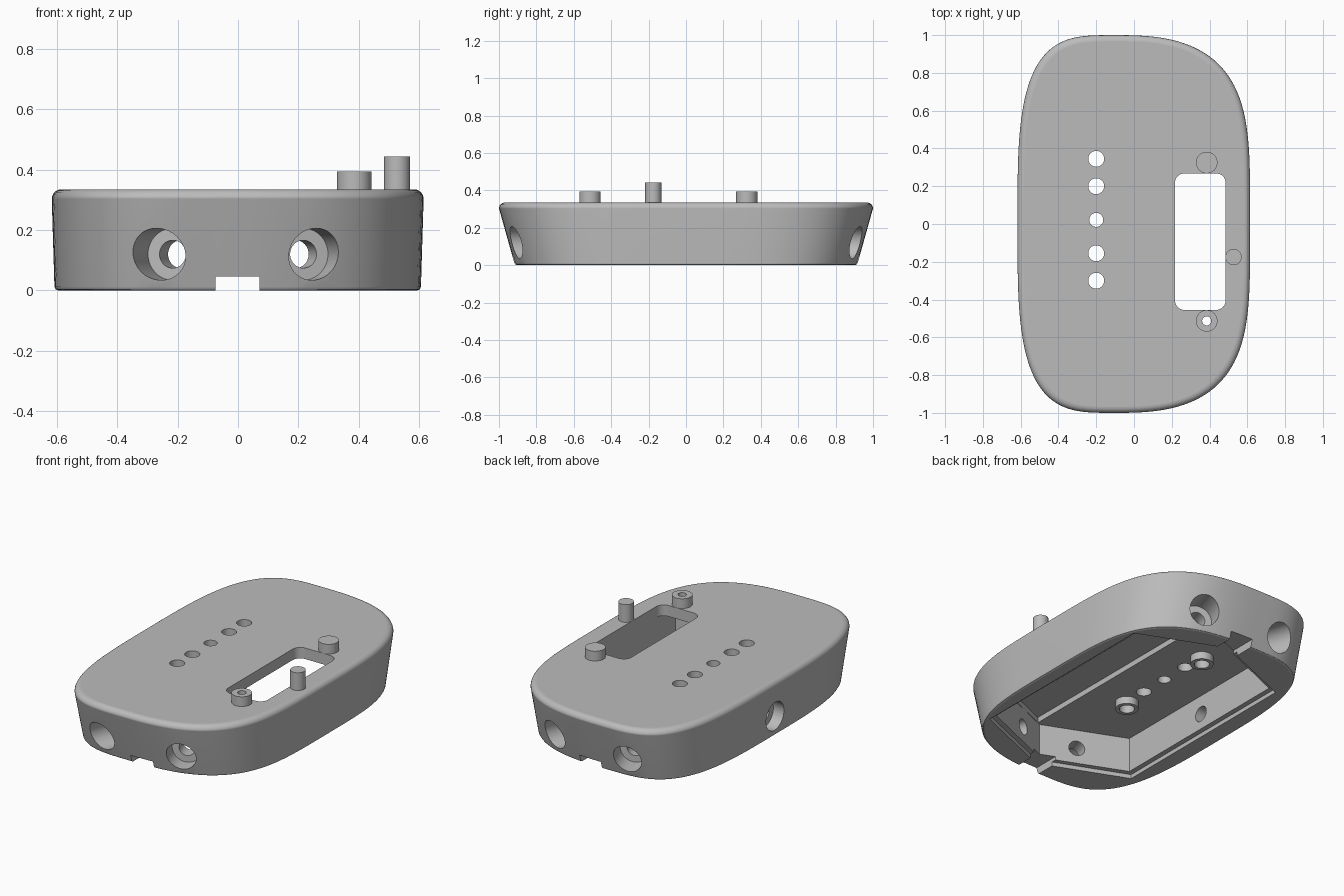
import bpy, bmesh, math
from mathutils import Vector

if "Cube" in bpy.data.objects:
    bpy.data.objects.remove(bpy.data.objects["Cube"])

grey = bpy.data.materials.new("plain grey")
grey.use_nodes = True
COLOUR = (0.5, 0.5, 0.5, 1)
grey.diffuse_color = COLOUR
grey.node_tree.nodes["Principled BSDF"].inputs["Base Color"].default_value = COLOUR


def loft(name, rings):
    """Skin a stack of closed rings and cap both ends."""
    bm = bmesh.new()
    loops = [[bm.verts.new(p) for p in ring] for ring in rings]
    n = len(loops[0])
    for low, high in zip(loops, loops[1:]):
        for i in range(n):
            j = (i + 1) % n
            bm.faces.new((low[i], low[j], high[j], high[i]))
    bm.faces.new(loops[0][::-1])
    bm.faces.new(loops[-1])
    bmesh.ops.recalc_face_normals(bm, faces=bm.faces)
    mesh = bpy.data.meshes.new(name)
    bm.to_mesh(mesh)
    bm.free()
    obj = bpy.data.objects.new(name, mesh)
    bpy.context.collection.objects.link(obj)
    mesh.materials.append(grey)
    return obj


def prism(name, outline, z0, z1):
    return loft(name, [[(x, y, z) for x, y in outline] for z in (z0, z1)])


def rod(name, start, end, r, sides=40):
    """Cylinder between two points."""
    start, end = Vector(start), Vector(end)
    turn = (end - start).to_track_quat('Z', 'Y')
    circle = [Vector((r * math.cos(a), r * math.sin(a), 0))
              for a in (math.tau * i / sides for i in range(sides))]
    return loft(name, [[c + turn @ p for p in circle] for c in (start, end)])


def combine(target, tool, operation='DIFFERENCE', keep=False):
    mod = target.modifiers.new("combine", 'BOOLEAN')
    mod.operation, mod.object, mod.solver = operation, tool, 'EXACT'
    bpy.context.view_layer.objects.active = target
    bpy.ops.object.modifier_apply(modifier=mod.name)
    if not keep:
        bpy.data.objects.remove(tool)


def finish(obj):
    bpy.ops.object.select_all(action='DESELECT')
    obj.select_set(True)
    bpy.context.view_layer.objects.active = obj
    bpy.ops.object.shade_smooth_by_angle(angle=math.radians(32))
    for face in obj.data.polygons:
        if abs(face.normal.z) > 0.999:
            face.use_smooth = False
    mod = obj.modifiers.new("even shading", 'WEIGHTED_NORMAL')
    mod.keep_sharp = True


# Outer outline: a squarish oval whose ends peak left of centre
def outline_point(t):
    c, s = math.cos(t), math.sin(t)
    half, nx, ny = (0.715, 2.7, 4) if c > 0 else (0.517, 3.5, 3.5)
    x = -0.1 + math.copysign(half * abs(c) ** (2 / nx), c)
    return x, math.copysign(abs(s) ** (2 / ny), s)


SIDES = 128
OUTLINE = [outline_point(math.tau * (i + 0.5) / SIDES) for i in range(SIDES)]
HEIGHT, ROUND, CHAMFER = 0.335, 0.032, 0.012


def body_ring(z, inset):
    k = min(z / (HEIGHT - ROUND), 1)
    sx = 0.985 + 0.015 * k - inset / 0.617
    sy = 0.915 + 0.085 * k - inset
    return [(x * sx, y * sy, z) for x, y in OUTLINE]


rings = [body_ring(0, CHAMFER), body_ring(CHAMFER * 0.3, CHAMFER * 0.3), body_ring(CHAMFER, 0)]
for i in range(7):
    a = math.pi / 2 * i / 6
    rings.append(body_ring(HEIGHT - ROUND + ROUND * math.sin(a), ROUND * (1 - math.cos(a))))
housing = loft("housing", rings)


# Six-sided cavity, open below, with a shallow lid recess and a deeper half
def hexagon(grow=0):
    l, r, s, e = -0.47 - grow, 0.49 + grow, 0.6 + grow * 0.7, 0.8 + grow
    return [(l, -s), (0.01, -e), (r, -s), (r, s), (0.01, e), (l, s)]


combine(housing, prism("cavity", hexagon(), -0.1, 0.235))
combine(housing, prism("lid_recess", hexagon(0.03), -0.12, 0.025))
combine(housing, prism("deep_pocket",
                       [(0.03, -0.79), (0.488, -0.599), (0.488, 0.599), (0.03, 0.79)], 0.1, 0.268))

# Cable notch through both ends
combine(housing, prism("notch", [(-0.075, -2), (0.072, -2), (0.072, 2), (-0.075, 2)], -0.13, 0.046))

# Counterbored holes: two in each end and one in the side
bores = [((sx * 0.19, sy * 0.72, 0.12), (sx * 0.31, sy * 0.95, 0)) for sx in (-1, 1) for sy in (-1, 1)]
bores.append(((-0.455, 0.015, 0.12), (-1, 0, 0)))
for inner, direction in bores:
    p, d = Vector(inner), Vector(direction).normalized()
    combine(housing, rod("counterbore", p + d * 0.085, p + d * 0.5, 0.086))
    combine(housing, rod("small_bore", p - d * 0.06, p + d * 0.2, 0.046))

# Row of holes, the end ones with collars under the top
ROW = (0.345, 0.2, 0.022, -0.155, -0.3)
for y in (ROW[0], ROW[-1]):
    combine(housing, rod("collar", (-0.2, y, 0.19), (-0.2, y, 0.28), 0.064), 'UNION')
for y in ROW:
    r = 0.037 if y == ROW[2] else 0.042
    combine(housing, rod("row_hole", (-0.2, y, 0.1), (-0.2, y, 0.5), r))

# Rounded slot in the top
corner = 0.05
slot = []
for q, (cx, cy) in enumerate([(0.435, 0.218), (0.267, 0.218), (0.267, -0.405), (0.435, -0.405)]):
    for i in range(9):
        a = math.pi / 2 * (q + i / 8)
        slot.append((cx + corner * math.cos(a), cy + corner * math.sin(a)))
combine(housing, prism("slot", slot, 0.09, 0.5))

# Posts standing on the top
back_post = rod("back_post", (0.385, 0.325, 0.3), (0.385, 0.325, 0.394), 0.057)
front_post = rod("front_post", (0.385, -0.513, 0.3), (0.385, -0.513, 0.394), 0.057)
tall_peg = rod("tall_peg", (0.527, -0.175, 0.3), (0.527, -0.175, 0.443), 0.043)
pilot = rod("pilot_hole", (0.385, -0.513, 0.1), (0.385, -0.513, 0.6), 0.024)
combine(housing, pilot, keep=True)
combine(front_post, pilot)

for part in (housing, back_post, front_post, tall_peg):
    finish(part)
